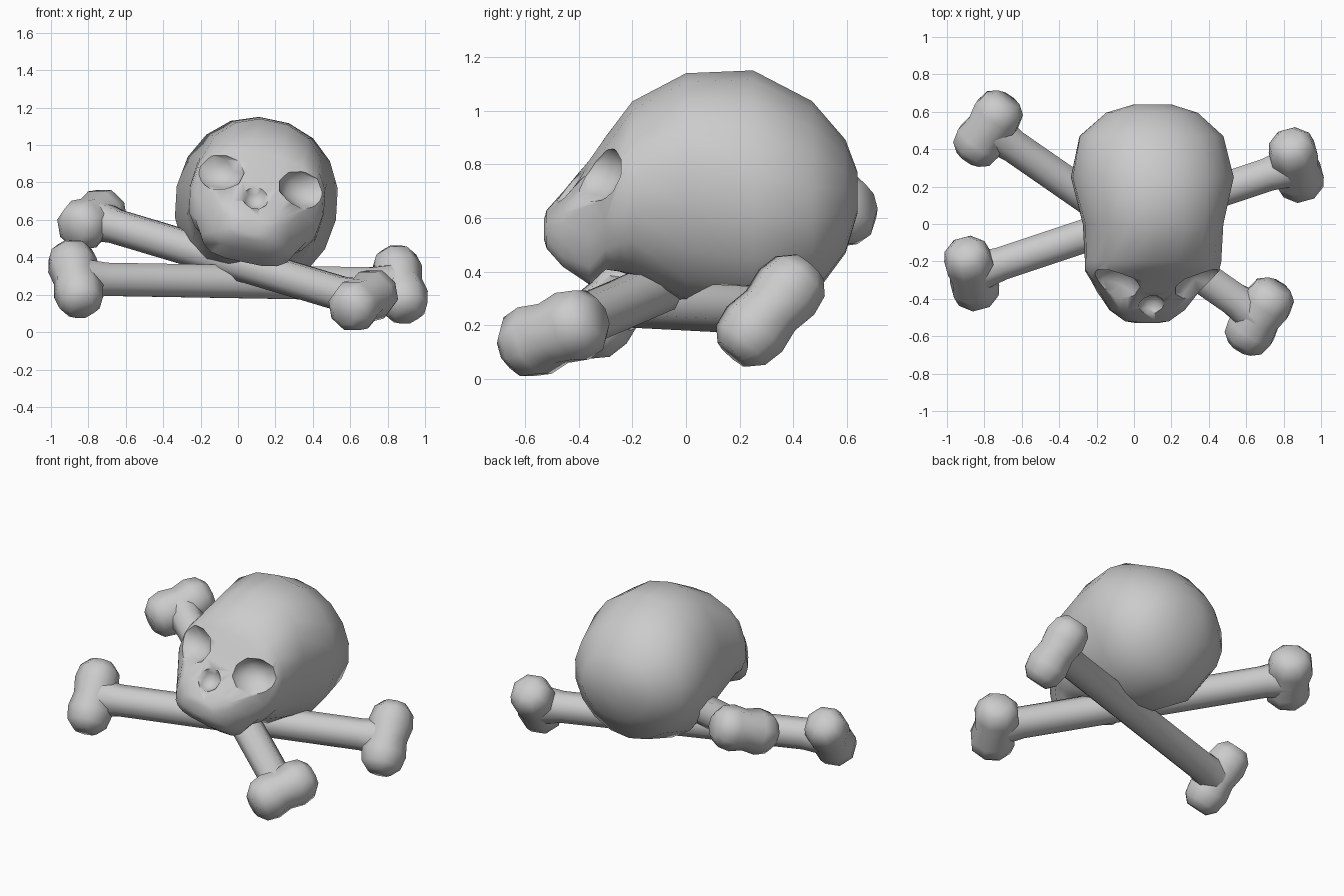
import bpy, bmesh, math
from mathutils import Vector, Matrix

if "Cube" in bpy.data.objects:
    bpy.data.objects.remove(bpy.data.objects["Cube"], do_unlink=True)

GREY = (0.6, 0.6, 0.6, 1)
bone_mat = bpy.data.materials.new("bone grey")
bone_mat.use_nodes = True
bone_mat.diffuse_color = GREY
bone_mat.node_tree.nodes["Principled BSDF"].inputs["Base Color"].default_value = GREY


def make_object(bm, name):
    bmesh.ops.recalc_face_normals(bm, faces=bm.faces[:])
    mesh = bpy.data.meshes.new(name)
    bm.to_mesh(mesh)
    bm.free()
    obj = bpy.data.objects.new(name, mesh)
    bpy.context.collection.objects.link(obj)
    mesh.materials.append(bone_mat)
    return obj


def activate(obj):
    bpy.ops.object.select_all(action="DESELECT")
    obj.select_set(True)
    bpy.context.view_layer.objects.active = obj


def smooth(obj):
    activate(obj)
    bpy.ops.object.shade_smooth_by_angle(angle=math.radians(65))


def loft(bm, rings):
    """Skin a list of point rings and cap both ends."""
    loops = [[bm.verts.new(p) for p in ring] for ring in rings]
    count = len(loops[0])
    for r, q in zip(loops, loops[1:]):
        for i in range(count):
            j = (i + 1) % count
            bm.faces.new((r[i], r[j], q[j], q[i]))
    for loop in (loops[0], loops[-1]):
        bm.faces.new(loop)


def lathe(bm, a, b, profile, sides):
    """Turn (fraction along a-b, radius) pairs round the line a-b."""
    axis = b - a
    turn = axis.to_track_quat("Z", "Y")
    angles = [math.tau * (i + 0.5) / sides for i in range(sides)]
    loft(bm, [[a + axis * t + turn @ Vector((r * math.cos(w), r * math.sin(w), 0))
               for w in angles] for t, r in profile])


# Long bones: octagonal shaft with flared ends and a waisted double knuckle
KNUCKLE = [(0, 0.6), (0.11, 1.0), (0.29, 1.13), (0.5, 1.0),
           (0.71, 1.13), (0.89, 1.0), (1, 0.6)]


def long_bone(name, ends, radius, knuckle):
    bm = bmesh.new()
    ends = [[Vector(k) for k in end] for end in ends]
    mids = [(e[0] + e[1]) / 2 for e in ends]
    lathe(bm, mids[0], mids[1], [(0, radius * 1.25), (0.09, radius), (0.91, radius),
                                 (1, radius * 1.25)], 8)
    for a, b in ends:
        reach = (b - a).normalized() * knuckle
        lathe(bm, a - reach, b + reach, [(t, r * knuckle) for t, r in KNUCKLE], 8)
    smooth(make_object(bm, name))


long_bone("lower_bone",
          [[(-0.885, -0.2, 0.36), (-0.85, -0.33, 0.21)],
           [(0.85, 0.38, 0.33), (0.885, 0.25, 0.18)]], 0.096, 0.12)
long_bone("upper_bone",
          [[(-0.74, 0.57, 0.625), (-0.82, 0.45, 0.58)],
           [(0.63, -0.56, 0.145), (0.71, -0.43, 0.195)]], 0.096, 0.125)

# Skull sections from back to face: depth, half width, top, bottom, squareness
SECTIONS = [
    (0.64, 0.10, 0.77, 0.62, 2.0), (0.595, 0.25, 0.89, 0.47, 2.0),
    (0.47, 0.39, 1.035, 0.30, 2.0), (0.25, 0.435, 1.15, 0.23, 2.1),
    (0.00, 0.37, 1.14, 0.28, 2.2), (-0.20, 0.365, 1.03, 0.39, 2.3),
    (-0.25, 0.36, 0.96, 0.41, 2.5), (-0.30, 0.32, 0.89, 0.42, 2.8),
    (-0.36, 0.265, 0.80, 0.365, 3.5), (-0.46, 0.20, 0.68, 0.43, 3.2),
    (-0.52, 0.12, 0.62, 0.49, 2.6), (-0.53, 0.06, 0.59, 0.52, 2.0)]


def section_ring(y, w, top, low, power, sides=18):
    mid, half = (top + low) / 2, (top - low) / 2
    ring = []
    for i in range(sides):
        c, s = math.cos(math.tau * i / sides), math.sin(math.tau * i / sides)
        ring.append((w * math.copysign(abs(c) ** (2 / power), c), y,
                     mid + half * math.copysign(abs(s) ** (2 / power), s)))
    return ring


# The skull leans to its left
lean = (Matrix.Translation((0.1, 0, 0.7)) @ Matrix.Rotation(math.radians(12), 4, "Y")
        @ Matrix.Translation((0, 0, -0.7)))
bm = bmesh.new()
loft(bm, [section_ring(*s) for s in SECTIONS])
bm.transform(lean)
skull = make_object(bm, "skull")


# Eye sockets and nose opening, hollowed out of the face
def hollow(centre, radii):
    bm = bmesh.new()
    bmesh.ops.create_icosphere(bm, subdivisions=2, radius=1,
                               matrix=lean @ Matrix.Translation(centre)
                               @ Matrix.Diagonal((*radii, 1)))
    cutter = make_object(bm, "socket_cutter")
    cutter.hide_render = True
    activate(skull)
    cut = skull.modifiers.new("socket", "BOOLEAN")
    cut.operation = "DIFFERENCE"
    cut.solver = "EXACT"
    cut.object = cutter
    bpy.ops.object.modifier_apply(modifier=cut.name)
    bpy.data.objects.remove(cutter, do_unlink=True)


for side in (-1, 1):
    hollow((side * 0.25, -0.37, 0.83), (0.16, 0.15, 0.12))
hollow((-0.01, -0.45, 0.73), (0.075, 0.08, 0.08))
smooth(skull)
